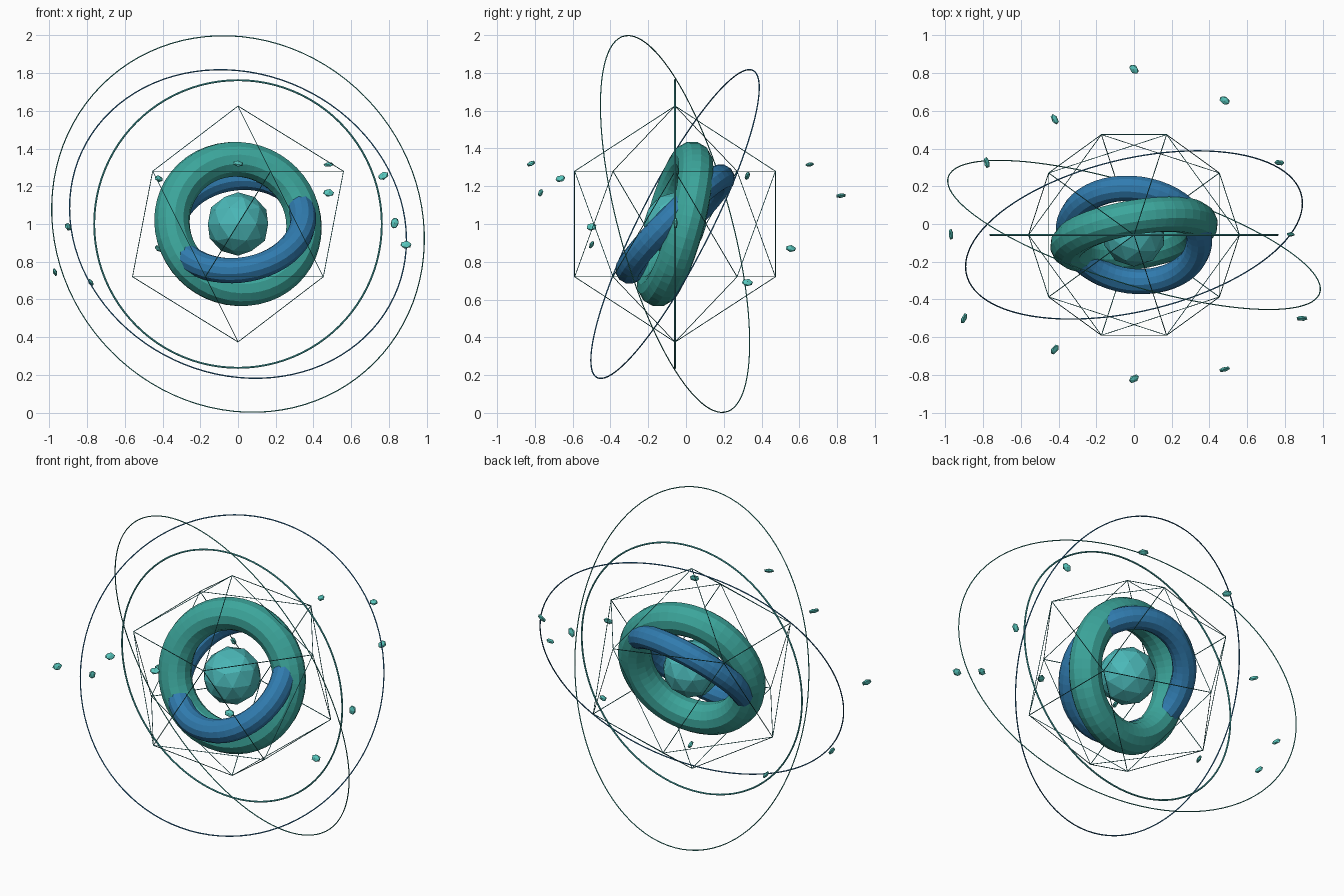
import bpy
from math import radians
from mathutils import Vector

if "Cube" in bpy.data.objects:
    bpy.data.objects.remove(bpy.data.objects["Cube"])

C = Vector((0, -0.058, 1.0))  # common centre of core and rings


def material(name, rgb):
    m = bpy.data.materials.new(name)
    m.diffuse_color = (*rgb, 1)
    m.use_nodes = True
    m.node_tree.nodes["Principled BSDF"].inputs["Base Color"].default_value = m.diffuse_color
    return m


TEAL = material("teal", (0.045, 0.38, 0.33))
BLUE = material("blue", (0.03, 0.20, 0.43))
CYAN = material("cyan", (0.07, 0.48, 0.48))
PALE = material("pale_teal", (0.10, 0.58, 0.52))
DARK = material("dark_teal", (0.03, 0.25, 0.26))


def finish(name, mat):
    ob = bpy.context.object
    ob.name = name
    ob.data.materials.append(mat)
    return ob


def ring(name, major, minor, normal, mat, segs, sides):
    """Torus around C whose axis points along normal."""
    rot = Vector((0, 0, 1)).rotation_difference(Vector(normal).normalized()).to_euler()
    bpy.ops.mesh.primitive_torus_add(major_segments=segs, minor_segments=sides,
                                     major_radius=major, minor_radius=minor,
                                     location=C, rotation=rot)
    return finish(name, mat)


# faceted core
bpy.ops.mesh.primitive_ico_sphere_add(subdivisions=2, radius=0.168, location=C)
finish("core", CYAN)

# two thick interlocking rings
ring("thick_ring", 0.355, 0.095, (0.168, -0.951, 0.259), TEAL, 48, 12)
ring("inner_ring", 0.348, 0.069, (-0.105, -0.703, 0.703), BLUE, 48, 12)

# wire cage
bpy.ops.mesh.primitive_ico_sphere_add(subdivisions=1, radius=0.625, location=C)
cage = finish("wire_cage", DARK)
wire = cage.modifiers.new("wire", "WIREFRAME")
wire.thickness = 0.005
wire.offset = 0

# thin orbit rings
ring("orbit_small", 0.762, 0.005, (0, -1, 0), CYAN, 96, 8)
ring("orbit_middle", 0.912, 0.0035, (0.206, -0.872, 0.443), BLUE, 96, 8)
ring("orbit_large", 1.031, 0.003, (0.288, 0.924, 0.253), TEAL, 96, 8)

# floating shards: position, then roll, pitch, yaw in degrees
shards = [
    ((0.00, -0.82, 1.32), (35, 0, 30)),
    ((0.48, -0.77, 1.165), (70, 0, 15)),
    ((-0.42, -0.665, 1.24), (50, 0, 55)),
    ((-0.90, -0.50, 0.985), (65, 0, 65)),
    ((0.89, -0.50, 0.89), (65, 0, 0)),
    ((-0.97, -0.055, 0.745), (70, 0, 95)),
    ((0.83, -0.055, 1.005), (90, -75, 0)),
    ((0.77, 0.325, 1.255), (60, -30, 0)),
    ((-0.78, 0.325, 0.69), (60, 0, 100)),
    ((-0.42, 0.555, 0.87), (50, 0, 120)),
    ((0.48, 0.655, 1.315), (15, 0, -30)),
    ((0.00, 0.82, 1.15), (20, 0, -50)),
]
for i, (loc, rot) in enumerate(shards):
    bpy.ops.mesh.primitive_ico_sphere_add(subdivisions=1, radius=1, location=loc,
                                          rotation=[radians(a) for a in rot])
    finish(f"shard_{i + 1}", PALE).scale = (0.032, 0.023, 0.012)
